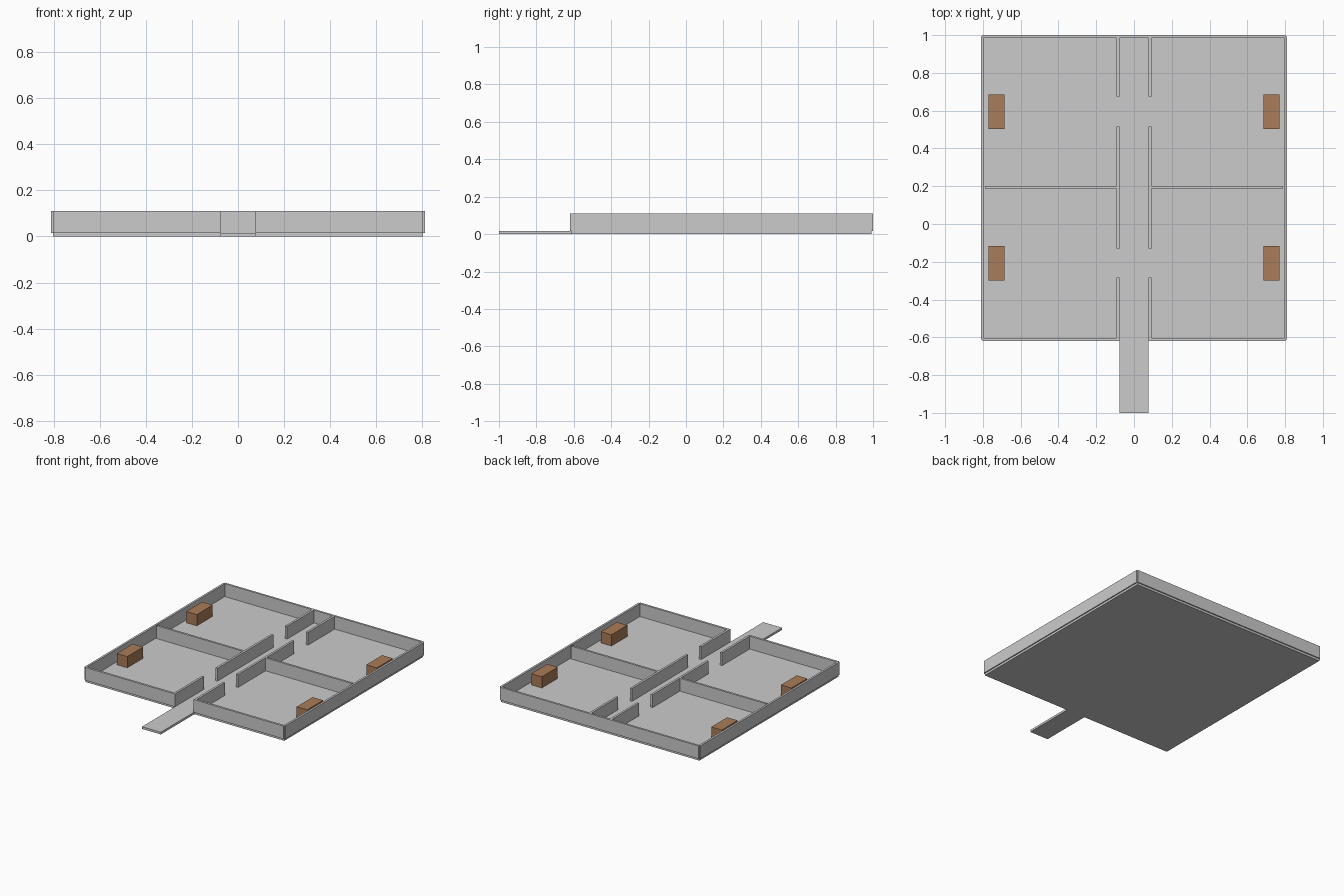
import bpy
import bmesh
from mathutils import Matrix, Vector

if "Cube" in bpy.data.objects:
    bpy.data.objects.remove(bpy.data.objects["Cube"])

FLOOR, TOP = 0.016, 0.11   # floor surface and wall top heights

wood = bpy.data.materials.new("brown_wood")
wood.diffuse_color = (0.40, 0.20, 0.10, 1)
wood.use_nodes = True
wood.node_tree.nodes["Principled BSDF"].inputs["Base Color"].default_value = wood.diffuse_color


def box(name, x, y, z, mat=None):
    """Axis-aligned box from (min, max) ranges."""
    size = Vector([r[1] - r[0] for r in (x, y, z)])
    centre = Vector([(r[0] + r[1]) / 2 for r in (x, y, z)])
    bm = bmesh.new()
    bmesh.ops.create_cube(bm, size=1, matrix=Matrix.Diagonal((*size, 1)))
    mesh = bpy.data.meshes.new(name)
    bm.to_mesh(mesh)
    bm.free()
    ob = bpy.data.objects.new(name, mesh)
    ob.location = centre
    bpy.context.collection.objects.link(ob)
    if mat:
        mesh.materials.append(mat)
    return ob


def pair(name, x, y, z=(FLOOR, TOP), mat=None):
    """Right-hand box plus its mirror on the left."""
    box("right_" + name, x, y, z, mat)
    box("left_" + name, (-x[1], -x[0]), y, z, mat)


# Floor slab and entrance path
box("floor", (-0.803, 0.803), (-0.612, 0.992), (0, FLOOR))
box("entrance_path", (-0.076, 0.076), (-1.0, -0.612), (0, FLOOR))

# Outer walls, centred on the floor edge
box("back_wall", (-0.803, 0.803), (0.985, 1.0), (FLOOR, TOP))
pair("side_wall", (0.796, 0.811), (-0.612, 0.992))
pair("front_wall", (0.076, 0.803), (-0.62, -0.604))

# Corridor walls with door gaps
for part, y in (("front", (-0.606, -0.284)), ("middle", (-0.13, 0.516)), ("back", (0.676, 0.987))):
    pair(part + "_corridor_wall", (0.076, 0.092), y)

# Walls dividing the rooms
pair("room_divider", (0.09, 0.788), (0.187, 0.202))

# One bed block in each room
for room, y in (("front", (-0.3, -0.117)), ("back", (0.503, 0.686))):
    pair(room + "_bed", (0.685, 0.77), y, (FLOOR, 0.098), wood)
